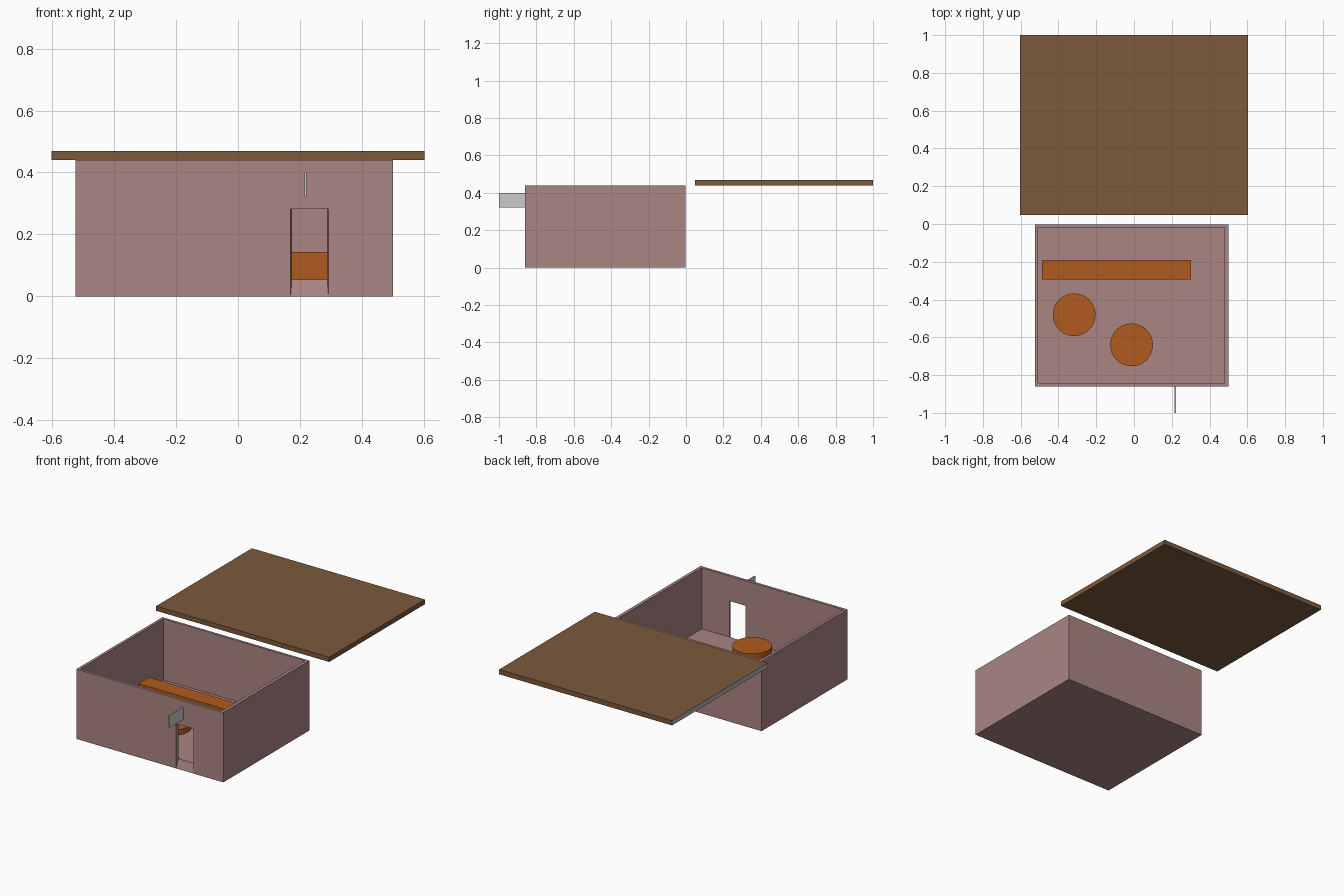
import bpy, bmesh
from math import radians

if "Cube" in bpy.data.objects:
    bpy.data.objects.remove(bpy.data.objects["Cube"])


def material(name, rgb):
    m = bpy.data.materials.new(name)
    m.diffuse_color = (*rgb, 1)
    m.use_nodes = True
    m.node_tree.nodes["Principled BSDF"].inputs["Base Color"].default_value = m.diffuse_color
    return m


PLASTER = material("plaster", (0.40, 0.235, 0.225))
ROOF = material("roof_brown", (0.20, 0.10, 0.045))
WOOD = material("orange_wood", (0.44, 0.105, 0.013))
GREY = material("bare_grey", (0.45, 0.45, 0.45))


def finish(name, bm, mat=None):
    bmesh.ops.remove_doubles(bm, verts=bm.verts, dist=1e-5)
    bmesh.ops.recalc_face_normals(bm, faces=bm.faces)
    me = bpy.data.meshes.new(name)
    bm.to_mesh(me)
    bm.free()
    ob = bpy.data.objects.new(name, me)
    bpy.context.collection.objects.link(ob)
    if mat:
        me.materials.append(mat)
    return ob


def box(name, x, y, z, mat=None):
    bm = bmesh.new()
    bmesh.ops.create_cube(bm, size=1)
    for v in bm.verts:
        v.co = [r[0] + (c + 0.5) * (r[1] - r[0]) for c, r in zip(v.co, (x, y, z))]
    return finish(name, bm, mat)


# Room: outer and inner skins, joined at the rim and around the doorway
TOP = 0.44
bm = bmesh.new()


def face(*pts):
    bm.faces.new([bm.verts.new(p) for p in pts])


def skin(x0, x1, y0, y1, z, da, db, dz):
    """Four walls and a floor; returns the rim loop and the doorway loop."""
    rim = [(x0, y0, TOP), (x1, y0, TOP), (x1, y1, TOP), (x0, y1, TOP)]
    door = [(da, y0, z), (da, y0, dz), (db, y0, dz), (db, y0, z)]
    base = [(p[0], p[1], z) for p in rim]
    for i in (1, 2, 3):
        j = (i + 1) % 4
        face(base[i], base[j], rim[j], rim[i])
    face(base[0], door[0], door[1], door[2], door[3], base[1], rim[1], rim[0])
    face(base[0], door[0], door[3], base[1], base[2], base[3])
    return rim, door


outer = skin(-0.525, 0.50, -0.86, -0.003, 0.0, 0.17, 0.292, 0.282)
inner = skin(-0.508, 0.48, -0.843, -0.018, 0.055, 0.174, 0.288, 0.282)
for a, b in zip(outer, inner):
    for i in range(4):
        j = (i + 1) % 4
        face(a[i], a[j], b[j], b[i])
finish("room", bm, PLASTER)

# Lifted-off roof slab, its left end left unpainted
roof = box("roof", (-0.603, 0.603), (0.047, 1.0), (TOP, 0.47), ROOF)
roof.data.materials.append(GREY)
for p in roof.data.polygons:
    if p.normal.x < -0.9:
        p.material_index = 1

# Bar counter
box("counter", (-0.487, 0.303), (-0.295, -0.19), (0.055, 0.143), WOOD)


# Round tables on a central post
def cylinder(name, x, y, z0, z1, r):
    bm = bmesh.new()
    bmesh.ops.create_cone(bm, cap_ends=True, segments=48, radius1=r, radius2=r, depth=z1 - z0)
    bmesh.ops.translate(bm, verts=bm.verts, vec=(x, y, (z0 + z1) / 2))
    ob = finish(name, bm, WOOD)
    ob.data.shade_smooth()
    ob.data.set_sharp_from_angle(angle=radians(30))


for n, (x, y) in enumerate([(-0.317, -0.48), (-0.013, -0.64)], 1):
    cylinder(f"table_top_{n}", x, y, 0.125, 0.16, 0.113)
    cylinder(f"table_post_{n}", x, y, 0.055, 0.125, 0.03)

# Plain hanging sign plate
box("sign_plate", (0.214, 0.222), (-1.0, -0.86), (0.323, 0.4))
